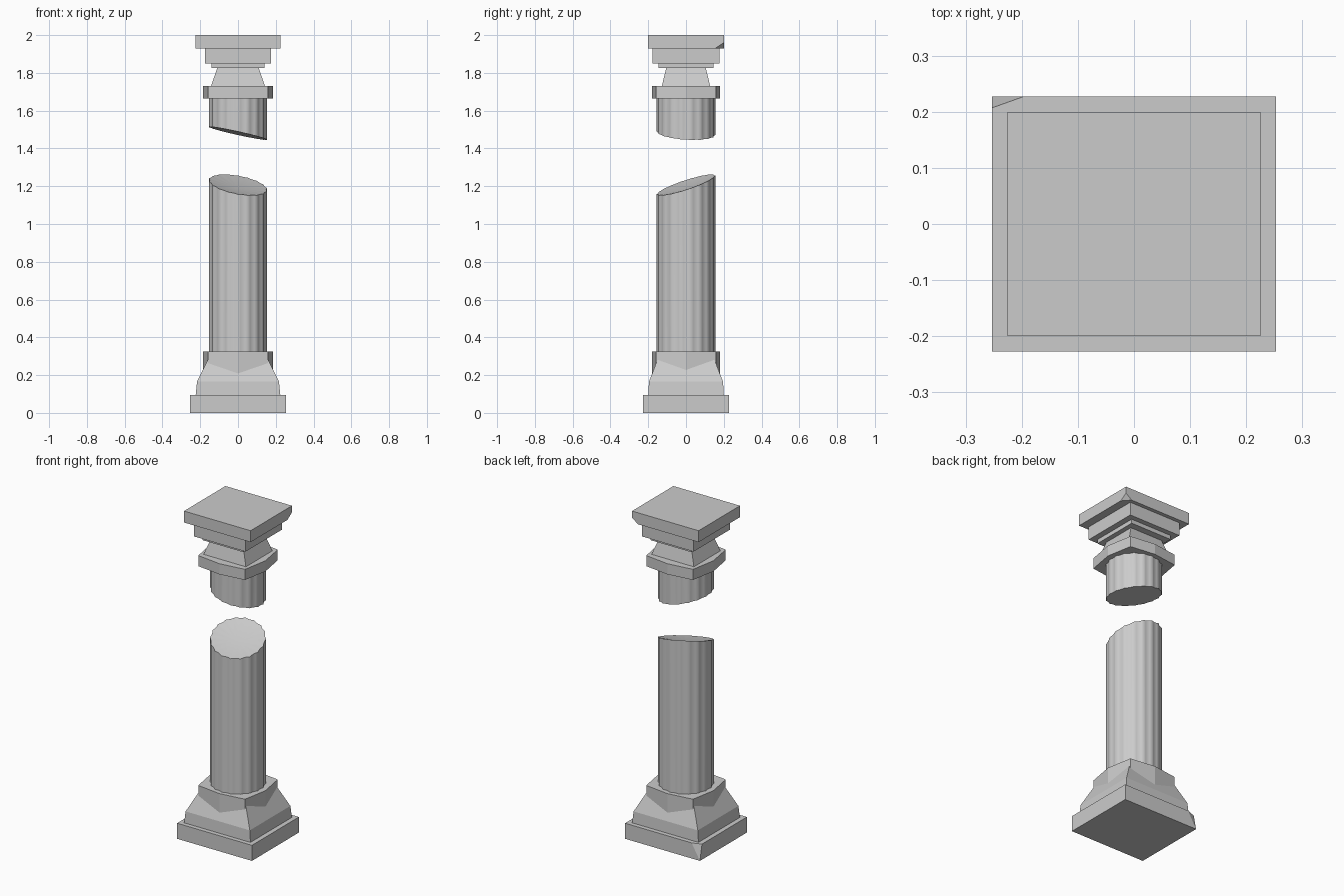
import bpy, bmesh, math
from mathutils import Vector

if "Cube" in bpy.data.objects:
    bpy.data.objects.remove(bpy.data.objects["Cube"])


def finish(name, bm):
    bmesh.ops.recalc_face_normals(bm, faces=bm.faces[:])
    me = bpy.data.meshes.new(name)
    bm.to_mesh(me)
    bm.free()
    ob = bpy.data.objects.new(name, me)
    bpy.context.collection.objects.link(ob)
    return ob


def loft(name, rings, chip=None):
    """Skin equal-length rings, cap both ends, optionally slice off one corner."""
    bm = bmesh.new()
    loops = [[bm.verts.new(p) for p in r] for r in rings]
    n = len(loops[0])
    for a, b in zip(loops, loops[1:]):
        for i in range(n):
            j = (i + 1) % n
            bm.faces.new((a[i], a[j], b[j], b[i]))
    bm.faces.new(loops[0][::-1])
    bm.faces.new(loops[-1])
    if chip:
        p, q, r = (Vector(v) for v in chip)
        normal = (q - p).cross(r - p).normalized()
        centre = Vector((0, 0, (rings[0][0][2] + rings[-1][0][2]) / 2))
        if normal.dot(p - centre) < 0:
            normal = -normal
        bmesh.ops.bisect_plane(bm, geom=bm.verts[:] + bm.edges[:] + bm.faces[:],
                               plane_co=p, plane_no=normal, clear_outer=True)
        bmesh.ops.holes_fill(bm, edges=[e for e in bm.edges if e.is_boundary])
    return finish(name, bm)


def rect(x, y, z):
    return [(-x, -y, z), (x, -y, z), (x, y, z), (-x, y, z)]


def tiers(name, levels, chip=None):
    return loft(name, [rect(*l) for l in levels], chip)


def bowed_block(name, z0, z1):
    """Square block whose sides bow out to a point in the middle."""
    c, mx, my = 0.158, 0.186, 0.179
    pts = [(-c, -c), (0, -my), (c, -c), (mx, 0), (c, c), (0, my), (-c, c), (-mx, 0)]
    return loft(name, [[(x, y, z) for x, y in pts] for z in (z0, z1)])


def fluted(name, bottom, top, dish=0.0, flutes=18, seg=4):
    """Fluted drum between two height planes (c, a, b): z = c + a*x + b*y."""
    n = flutes * seg
    bm = bmesh.new()
    ends = []
    for c, a, b in (bottom, top):
        ring = []
        for i in range(n):
            t = 2 * math.pi * i / n
            r = 0.156 - 0.007 * abs(math.cos(flutes * t / 2))
            x, y = r * math.cos(t), r * math.sin(t)
            ring.append(bm.verts.new((x, y, c + a * x + b * y)))
        ends.append(ring)
    low, high = ends
    mid = bm.verts.new((0, 0, top[0] - dish))
    for i in range(n):
        j = (i + 1) % n
        bm.faces.new((low[i], low[j], high[j], high[i]))
        bm.faces.new((high[i], high[j], mid))
    bm.faces.new(low[::-1])
    ob = finish(name, bm)
    bpy.context.view_layer.objects.active = ob
    ob.select_set(True)
    bpy.ops.object.shade_smooth_by_angle(angle=math.radians(55))
    ob.select_set(False)
    return ob


# Base: chipped plinth, flared pedestal, bowed collar
tiers("plinth", [(0.253, 0.227, 0), (0.253, 0.227, 0.095)],
      chip=[(-0.253, 0.207, 0.095), (-0.197, 0.227, 0.095), (-0.253, 0.227, 0.0)])
tiers("pedestal", [(0.224, 0.20, 0.095), (0.217, 0.196, 0.165), (0.14, 0.136, 0.32)])
bowed_block("base_collar", 0.17, 0.325)

# Broken shaft: slanted, slightly dished break and the hanging upper stub
fluted("lower_shaft", (0.3, 0, 0), (1.207, -0.17, 0.32), dish=0.02)
fluted("upper_shaft", (1.48, -0.22, -0.06), (1.68, 0, 0))

# Capital
bowed_block("capital_collar", 1.665, 1.73)
tiers("capital_neck", [(0.143, 0.128, 1.73), (0.11, 0.105, 1.825)])
tiers("capital_fillet", [(0.139, 0.146, 1.825), (0.139, 0.146, 1.85)])
tiers("capital_step", [(0.175, 0.177, 1.85), (0.175, 0.177, 1.93)])
tiers("abacus", [(0.225, 0.20, 1.93), (0.225, 0.20, 2.0)],
      chip=[(0.225, 0.155, 1.93), (0.185, 0.20, 1.93), (0.225, 0.20, 1.96)])
